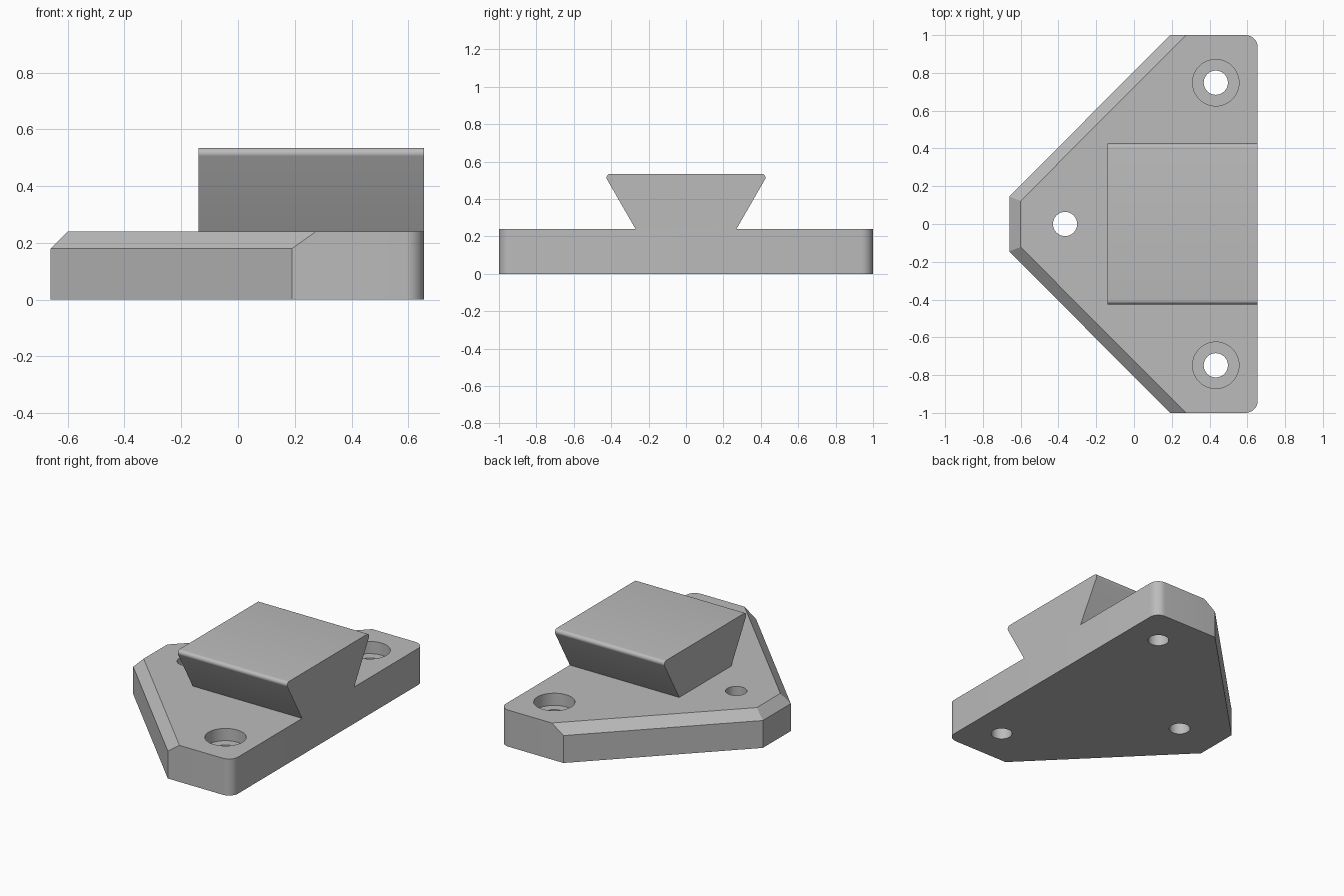
import bpy, bmesh
from math import sin, cos, pi, radians

cube = bpy.data.objects.get("Cube")
if cube:
    bpy.data.objects.remove(cube, do_unlink=True)

grey = bpy.data.materials.new("plain_grey")
grey.use_nodes = True
colour = (0.5, 0.5, 0.5, 1)
grey.diffuse_color = colour
grey.node_tree.nodes["Principled BSDF"].inputs["Base Color"].default_value = colour

RIGHT, TOP, SHOULDER = 0.655, 0.24, 0.18


def arc(cx, cy, r, start, end, steps=8):
    angles = [radians(start + (end - start) * i / steps) for i in range(steps + 1)]
    return [(cx + r * cos(a), cy + r * sin(a)) for a in angles]


def loft(name, rings):
    """Solid skinned through matching rings of points, capped at both ends."""
    bm = bmesh.new()
    loops = [[bm.verts.new(p) for p in ring] for ring in rings]
    n = len(loops[0])
    for a, b in zip(loops, loops[1:]):
        for i in range(n):
            j = (i + 1) % n
            bm.faces.new((a[i], a[j], b[j], b[i]))
    bm.faces.new(loops[0][::-1])
    bm.faces.new(loops[-1])
    # Top and bottom rings can share points, leaving slivers to merge
    bmesh.ops.recalc_face_normals(bm, faces=bm.faces)
    mesh = bpy.data.meshes.new(name)
    bm.to_mesh(mesh)
    bm.free()
    mesh.materials.append(grey)
    obj = bpy.data.objects.new(name, mesh)
    bpy.context.collection.objects.link(obj)
    return obj


def cylinder(name, x, y, r, low, high):
    circle = arc(x, y, r, 0, 360, 48)[:-1]
    return loft(name, [[(px, py, z) for px, py in circle] for z in (low, high)])


def boolean(target, tool, operation):
    mod = target.modifiers.new(tool.name, "BOOLEAN")
    mod.operation, mod.object, mod.solver = operation, tool, "EXACT"
    bpy.context.view_layer.objects.active = target
    bpy.ops.object.modifier_apply(modifier=mod.name)
    bpy.data.objects.remove(tool, do_unlink=True)


# Base plate: clipped triangle, rounded on the right, chamfered on the left
corners = arc(RIGHT - 0.065, -0.935, 0.065, -90, 0) + arc(RIGHT - 0.065, 0.935, 0.065, 0, 90)
outer = corners + [(0.19, 1), (-0.66, 0.145), (-0.66, -0.145), (0.19, -1)]
inner = corners + [(0.275, 1), (-0.6, 0.122), (-0.6, -0.122), (0.275, -1)]
plate = loft("mounting_plate", [
    [(x, y, 0) for x, y in outer],
    [(x, y, SHOULDER) for x, y in outer],
    [(x, y, TOP) for x, y in inner]])

# Dovetail rail with softened upper edges
rounded = arc(0.405, 0.515, 0.02, -30, 90)
half = [(0.27, TOP)] + rounded
profile = half + [(-y, z) for y, z in reversed(half)]
rail = loft("dovetail_rail", [[(x, y, z) for y, z in profile] for x in (-0.14, RIGHT)])
boolean(plate, rail, "UNION")

# Screw holes, the two right-hand ones counterbored
for x, y in ((-0.365, 0), (0.433, 0.748), (0.433, -0.748)):
    boolean(plate, cylinder("screw_hole", x, y, 0.064, -0.1, 0.4), "DIFFERENCE")
    if y:
        boolean(plate, cylinder("counterbore", x, y, 0.123, 0.16, 0.4), "DIFFERENCE")

bpy.ops.object.select_all(action="DESELECT")
plate.select_set(True)
bpy.context.view_layer.objects.active = plate
bpy.ops.object.shade_smooth_by_angle(angle=radians(25))
